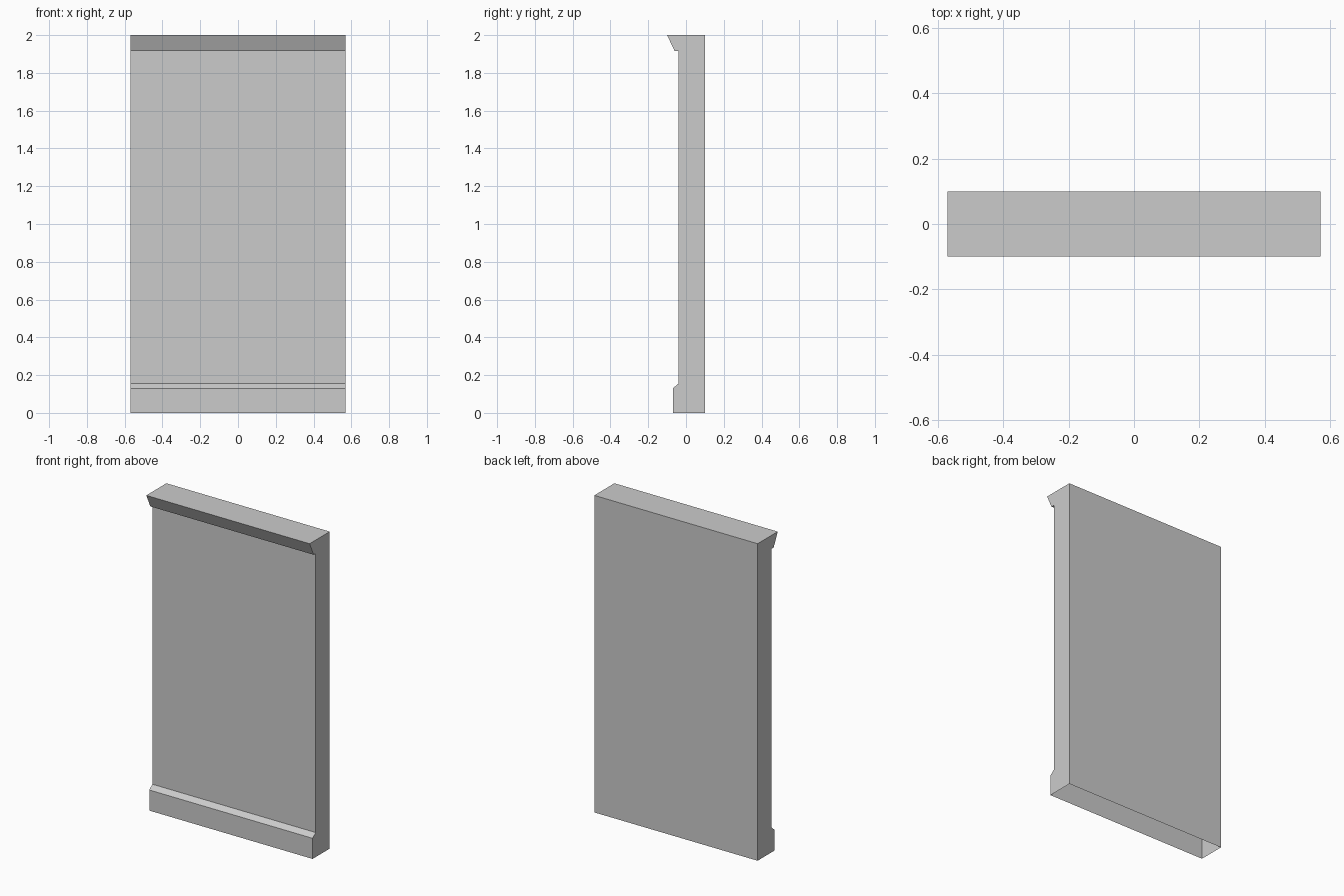
import bpy, bmesh

if "Cube" in bpy.data.objects:
    bpy.data.objects.remove(bpy.data.objects["Cube"])

HALF_WIDTH = 0.57

# Side profile (y, z): plinth with chamfer, recessed face, sloped cornice, flat back
profile = [(-0.07, 0), (-0.07, 0.13), (-0.04, 0.155), (-0.04, 1.915),
           (-0.06, 1.915), (-0.1, 2), (0.1, 2), (0.1, 0)]

# Extrude the profile across the width
bm = bmesh.new()
end = bm.faces.new([bm.verts.new((-HALF_WIDTH, y, z)) for y, z in profile])
ext = bmesh.ops.extrude_face_region(bm, geom=[end], use_keep_orig=True)
moved = [v for v in ext["geom"] if isinstance(v, bmesh.types.BMVert)]
bmesh.ops.translate(bm, verts=moved, vec=(2 * HALF_WIDTH, 0, 0))
bmesh.ops.recalc_face_normals(bm, faces=bm.faces)

# The underside is open
base = [f for f in bm.faces if all(abs(v.co.z) < 1e-5 for v in f.verts)]
bmesh.ops.delete(bm, geom=base, context="FACES_ONLY")

mesh = bpy.data.meshes.new("wall_panel")
bm.to_mesh(mesh)
bm.free()
bpy.context.collection.objects.link(bpy.data.objects.new("wall_panel", mesh))
